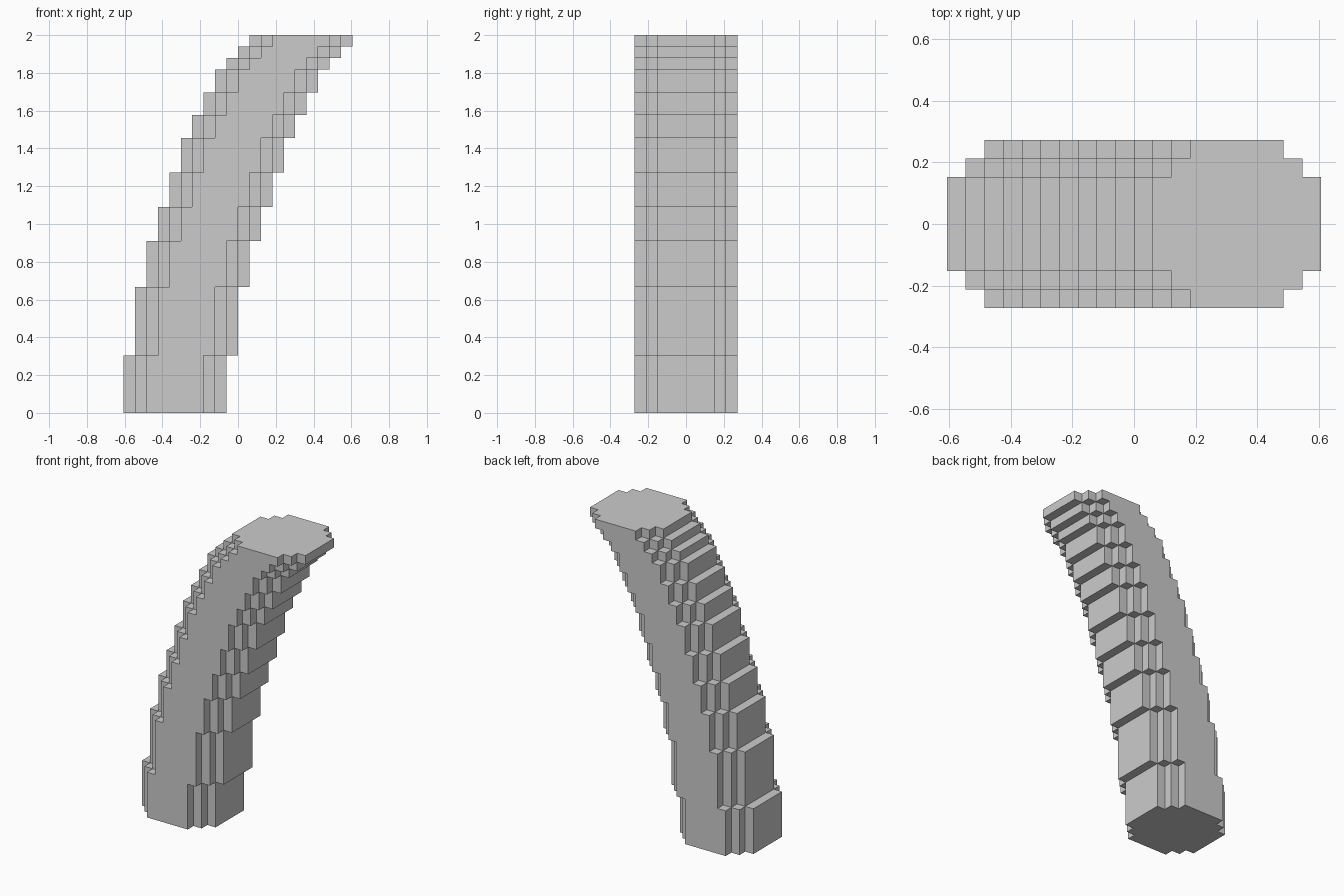
import bpy, bmesh, math

if "Cube" in bpy.data.objects:
    bpy.data.objects.remove(bpy.data.objects["Cube"])

U = 2 / 33                                   # size of one block
HALF = [2, 3, 4, 4, 4, 4, 4, 3, 2]           # stepped octagon: half depth of each column
LEVELS = [0, 5, 11, 15, 18, 21, 24, 26, 28, 30, 31, 32, 33]  # heights of the sideways steps

# Solid cells of the leaning pillar: each level shifts one block to the right
cells = set()
for step, (z0, z1) in enumerate(zip(LEVELS, LEVELS[1:])):
    for z in range(z0, z1):
        for i, h in enumerate(HALF):
            for y in range(-h, h + 1):
                cells.add((i + step, y, z))

# Outer skin only: one square for every exposed cell side
bm = bmesh.new()
verts = {}


def vert(p):
    if p not in verts:
        verts[p] = bm.verts.new(((p[0] - 10) * U, (p[1] - 0.5) * U, p[2] * U))
    return verts[p]


for c in sorted(cells):
    for axis in range(3):
        for side in (0, 1):
            n = list(c)
            n[axis] += 2 * side - 1
            if tuple(n) in cells:
                continue
            ring = []
            for a, b in ((0, 0), (1, 0), (1, 1), (0, 1)):
                p = [c[0], c[1] , c[2]]
                p[axis] += side
                p[(axis + 1) % 3] += a
                p[(axis + 2) % 3] += b
                ring.append(vert(tuple(p)))
            bm.faces.new(ring if side else ring[::-1])

# Merge coplanar squares into clean flat faces
bmesh.ops.dissolve_limit(bm, angle_limit=math.radians(1), verts=bm.verts[:], edges=bm.edges[:])

# Centre in y (rows are an odd count)
lo = min(v.co.y for v in bm.verts)
hi = max(v.co.y for v in bm.verts)
bmesh.ops.translate(bm, verts=bm.verts[:], vec=(0, -(lo + hi) / 2, 0))

mesh = bpy.data.meshes.new("curved_pillar")
bm.to_mesh(mesh)
bm.free()
bpy.context.collection.objects.link(bpy.data.objects.new("curved_pillar", mesh))
